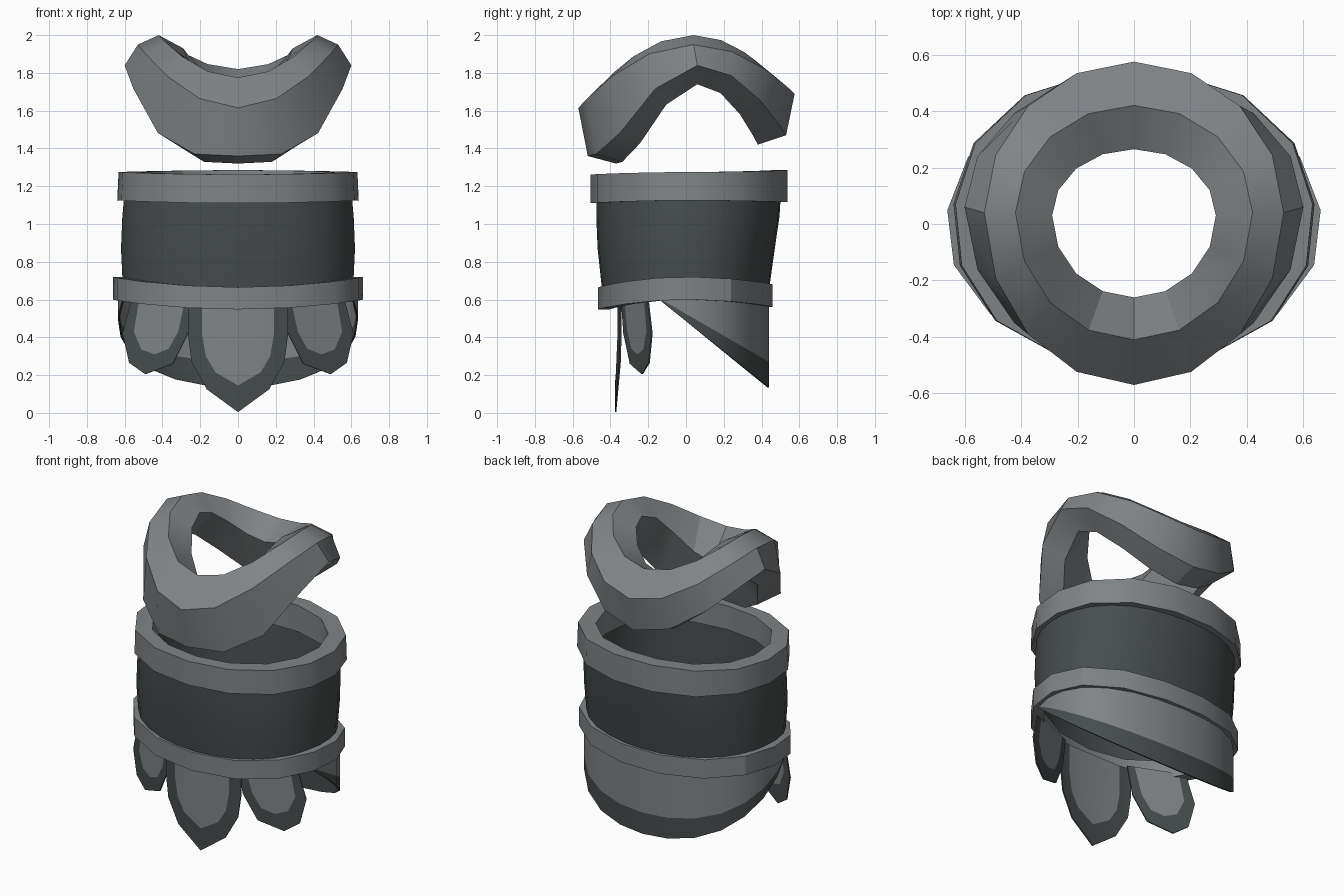
import bpy, bmesh, math

if "Cube" in bpy.data.objects:
    bpy.data.objects.remove(bpy.data.objects["Cube"])

def material(name, col):
    m = bpy.data.materials.new(name)
    m.diffuse_color = (*col, 1)
    m.use_nodes = True
    m.node_tree.nodes["Principled BSDF"].inputs["Base Color"].default_value = m.diffuse_color
    return m

LIGHT = material("light steel grey", (0.215, 0.23, 0.238))
DARK = material("dark charcoal grey", (0.062, 0.072, 0.072))

def make(name, verts, faces, mats, idx=None, angle=30, thick=0):
    me = bpy.data.meshes.new(name)
    me.from_pydata(verts, [], faces)
    for m in mats:
        me.materials.append(m)
    if idx:
        for p, i in zip(me.polygons, idx):
            p.material_index = i
    bm = bmesh.new()
    bm.from_mesh(me)
    bmesh.ops.recalc_face_normals(bm, faces=bm.faces)
    rim = [e.index for e in bm.edges if e.is_boundary]
    bm.to_mesh(me)
    bm.free()
    ob = bpy.data.objects.new(name, me)
    bpy.context.collection.objects.link(ob)
    bpy.ops.object.select_all(action='DESELECT')
    ob.select_set(True)
    bpy.context.view_layer.objects.active = ob
    bpy.ops.object.shade_smooth_by_angle(angle=math.radians(angle))
    if thick:
        # Keep sheet rims crisp, then thicken
        for i in rim:
            me.edges[i].use_edge_sharp = True
        s = ob.modifiers.new("thickness", 'SOLIDIFY')
        s.thickness = thick
        s.offset = 0
        e = ob.modifiers.new("crisp rim", 'EDGE_SPLIT')
        e.split_angle = math.radians(40)
    return ob

def ring(name, section, mat, n=15, square=0.03):
    """Sweep a closed section; each point is (x radius, front y, back y, side z, front z, back z, side y, arched front)."""
    verts, k = [], len(section)
    for i in range(n):
        a = 2 * math.pi * i / n
        s, c = math.sin(a), math.cos(a)
        q = 1 + square * math.sin(2 * a) ** 2
        for rx, yf, yb, zs, zf, zb, ys, *arch in section:
            ze, ye = (zf, yf) if c > 0 else (zb, yb)
            w = c * c
            if arch and c > 0:
                u = c ** 1.15
                w = u * u * (3 - 2 * u)
            verts.append((rx * s * q, ((ye - ys) * abs(c) + ys) * q, zs + (ze - zs) * w))
    faces = [(i * k + j, i * k + (j + 1) % k, (i + 1) % n * k + (j + 1) % k, (i + 1) % n * k + j)
             for i in range(n) for j in range(k)]
    return make(name, verts, faces, [mat])

# Saddle-shaped collar floating on top
ring("collar", [
    (0.42, -0.41, 0.42, 2.00, 1.775, 1.82, 0.04),
    (0.53, -0.57, 0.575, 1.95, 1.615, 1.69, 0.04),
    (0.60, -0.52, 0.53, 1.84, 1.36, 1.47, 0.06, True),
    (0.47, -0.37, 0.38, 1.74, 1.32, 1.42, 0.06, True),
    (0.29, -0.26, 0.265, 1.93, 1.60, 1.73, 0.03)], LIGHT, 16, 0)

# Dark tube wall
ring("waist_tube", [
    (0.60, -0.475, 0.505, 1.20, 1.20, 1.20, 0.015),
    (0.615, -0.475, 0.495, 1.04, 1.04, 1.04, 0.01),
    (0.622, -0.468, 0.47, 0.87, 0.87, 0.87, 0.0),
    (0.612, -0.44, 0.435, 0.66, 0.61, 0.62, 0.0),
    (0.595, -0.425, 0.42, 0.66, 0.61, 0.62, 0.0),
    (0.58, -0.455, 0.485, 1.20, 1.20, 1.20, 0.015)], DARK, 30)

# Upper and lower bands
ring("upper_band", [
    (0.635, -0.505, 0.545, 1.275, 1.262, 1.285, 0.015),
    (0.642, -0.505, 0.545, 1.125, 1.11, 1.115, 0.015),
    (0.53, -0.42, 0.455, 1.125, 1.11, 1.115, 0.015),
    (0.53, -0.42, 0.455, 1.275, 1.262, 1.285, 0.015)], LIGHT)
ring("lower_band", [
    (0.664, -0.465, 0.465, 0.72, 0.665, 0.68, 0.0),
    (0.664, -0.465, 0.465, 0.60, 0.548, 0.56, 0.0),
    (0.59, -0.405, 0.40, 0.60, 0.548, 0.56, 0.0),
    (0.59, -0.405, 0.40, 0.72, 0.665, 0.68, 0.0)], LIGHT)

# Rear skirt with a slanted hem and tapering dark trim
verts, faces, idx = [], [], []
M = 14
for i in range(M + 1):
    a = math.radians(-17 + 214 * i / M)
    q = 1 + 0.03 * math.sin(2 * a) ** 2
    x, y = 0.632 * math.cos(a) * q, 0.435 * math.sin(a) * q
    t = max(0, (y + 0.13) / 0.565)
    verts += [(x, y, 0.63), (x, y, 0.60 - 0.33 * t), (x, y, 0.59 - 0.455 * t)]
    if i < M:
        for r in range(2):
            b = i * 3 + r
            faces.append((b, b + 1, b + 4, b + 3))
            idx.append(r)
make("rear_skirt", verts, faces, [LIGHT, DARK], idx, thick=0.008)

# Front petals: dark border around a light panel
def petal(name, outer, inner, yf, side=1):
    n = len(outer)
    vs = [(x * side, yf(x, z), z) for x, z in outer + inner]
    fs = [(i, i + 1, n + i + 1, n + i) for i in range(n - 1)] + [tuple(range(n, 2 * n))]
    make(name, vs, fs, [DARK, LIGHT], [0] * (n - 1) + [1], thick=0.008)

def mirrored(half):
    return [(-x, z) for x, z in half] + [p for p in reversed(half) if p[0] > 0]

petal("front_petal",
      mirrored([(0.265, 0.60), (0.265, 0.42), (0.245, 0.27), (0.165, 0.125), (0, 0.004)]),
      mirrored([(0.19, 0.60), (0.19, 0.42), (0.17, 0.30), (0.12, 0.215), (0, 0.145)]),
      lambda x, z: -0.373 + 0.4 * x * x)
for side, label in ((1, "right"), (-1, "left")):
    petal(label + "_petal",
          [(0.235, 0.61), (0.265, 0.42), (0.345, 0.26), (0.49, 0.205), (0.575, 0.265), (0.61, 0.42), (0.56, 0.61)],
          [(0.275, 0.61), (0.315, 0.43), (0.365, 0.34), (0.44, 0.31), (0.51, 0.335), (0.55, 0.43), (0.52, 0.61)],
          lambda x, z: -0.335 + (x - 0.25) * 0.43, side)
